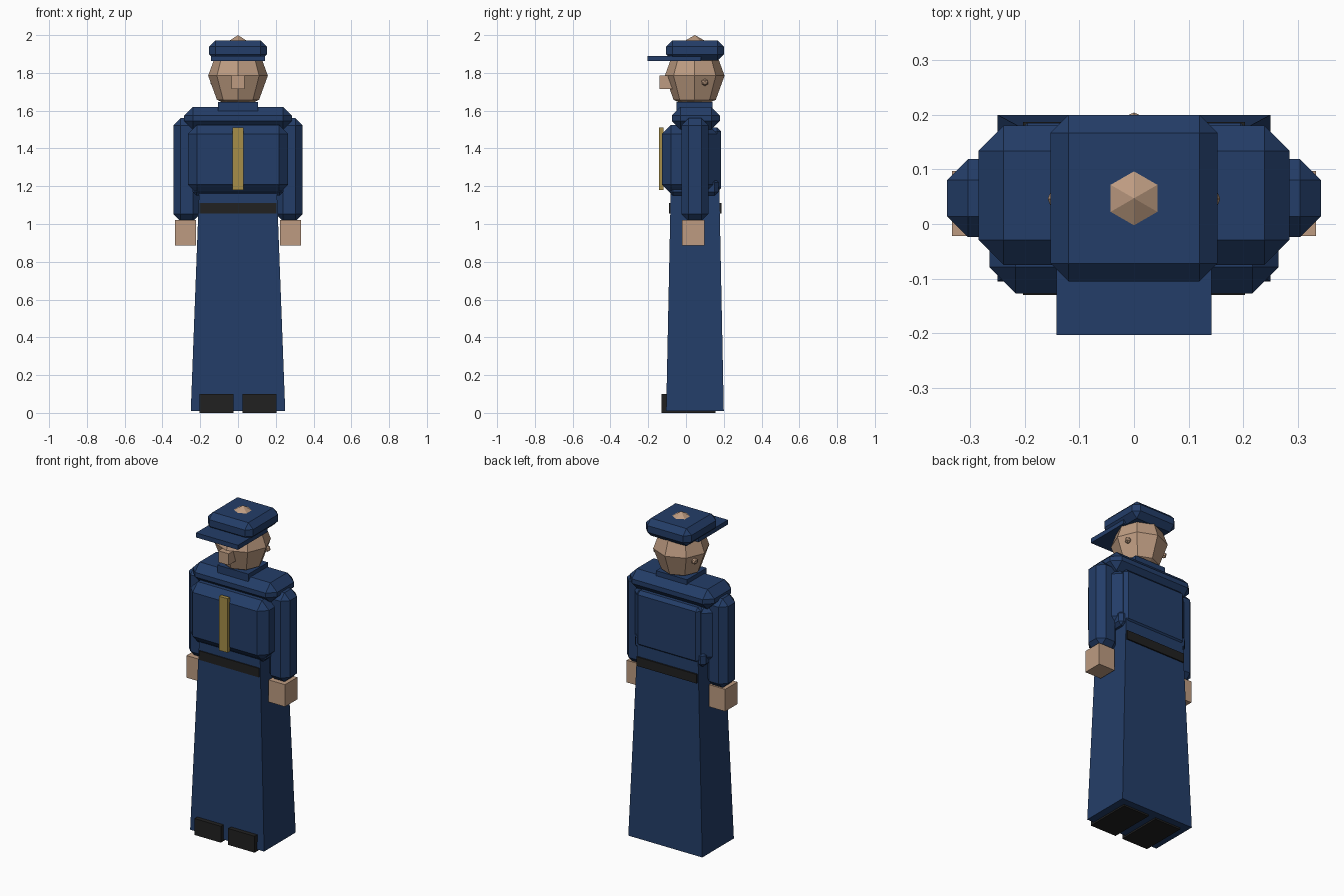
import bpy
import bmesh
from mathutils import Matrix, Vector

old = bpy.data.objects.get("Cube")
if old:
    bpy.data.objects.remove(old, do_unlink=True)


def material(name, color):
    m = bpy.data.materials.new(name)
    m.use_nodes = True
    m.diffuse_color = (*color, 1)
    m.node_tree.nodes["Principled BSDF"].inputs["Base Color"].default_value = (*color, 1)
    return m


NAVY = material("navy cloth", (0.017, 0.047, 0.138))
SKIN = material("skin", (0.51, 0.33, 0.22))
GOLD = material("gold trim", (0.38, 0.27, 0.065))
BLACK = material("black leather", (0.015, 0.015, 0.015))


def finish(name, bm, mat):
    bmesh.ops.recalc_face_normals(bm, faces=bm.faces)
    mesh = bpy.data.meshes.new(name)
    bm.to_mesh(mesh)
    bm.free()
    mesh.materials.append(mat)
    ob = bpy.data.objects.new(name, mesh)
    bpy.context.collection.objects.link(ob)
    return ob


def box(name, mat, x, y, z, bevel=0):
    """Box spanning the (low, high) ranges, with optional chamfered edges."""
    bm = bmesh.new()
    bmesh.ops.create_cube(bm, size=1)
    for v in bm.verts:
        v.co = Vector([(lo + hi) / 2 + c * (hi - lo) for c, (lo, hi) in zip(v.co, (x, y, z))])
    ob = finish(name, bm, mat)
    if bevel:
        mod = ob.modifiers.new("chamfer", "BEVEL")
        mod.width = bevel
        mod.segments = 1
        mod.limit_method = "NONE"
    return ob


# Long skirt, tapered towards the waist
skirt = box("skirt", NAVY, (-0.25, 0.25), (-0.105, 0.2), (0.01, 1.2))
for v in skirt.data.vertices:
    if v.co.z > 1:
        v.co.x *= 0.82
        v.co.y = 0.05 + (v.co.y - 0.05) * 0.84
box("belt", BLACK, (-0.203, 0.203), (-0.089, 0.187), (1.055, 1.11))

# Jacket
box("chest", NAVY, (-0.265, 0.265), (-0.127, 0.165), (1.16, 1.525), 0.048)
box("jacket_back", NAVY, (-0.215, 0.215), (0, 0.185), (1.17, 1.51), 0.02)
box("jacket_hem", NAVY, (-0.24, 0.24), (-0.09, 0.172), (1.15, 1.24), 0.02)
box("shoulders", NAVY, (-0.285, 0.285), (-0.075, 0.18), (1.5, 1.62), 0.046)
box("collar", NAVY, (-0.105, 0.105), (-0.05, 0.14), (1.57, 1.645))
box("front_trim", GOLD, (-0.03, 0.03), (-0.143, -0.12), (1.18, 1.51))

# Arms, hands, shoes and ears on both sides
for side, s in (("left", 1), ("right", -1)):
    def span(a, b):
        return tuple(sorted((s * a, s * b)))

    box(side + "_arm", NAVY, span(0.2, 0.342), (-0.024, 0.119), (1.015, 1.56), 0.038)
    box(side + "_hand", SKIN, span(0.223, 0.333), (-0.022, 0.097), (0.885, 1.02))
    box(side + "_shoe", BLACK, span(0.025, 0.203), (-0.13, 0.155), (0, 0.1))
    bm = bmesh.new()
    bmesh.ops.create_icosphere(bm, subdivisions=1, radius=0.02,
                               matrix=Matrix.Translation((s * 0.128, 0.1, 1.75)))
    finish(side + "_ear", bm, SKIN)

# Head and nose
bm = bmesh.new()
bmesh.ops.create_uvsphere(bm, u_segments=8, v_segments=4, radius=0.158,
                          matrix=Matrix.Translation((0, 0.046, 1.785)) @ Matrix.Diagonal((1, 1, 1.14, 1)))
finish("head", bm, SKIN)
box("nose", SKIN, (-0.035, 0.035), (-0.14, -0.04), (1.715, 1.785))

# Cap with peak and top button
box("cap", NAVY, (-0.153, 0.153), (-0.105, 0.2), (1.865, 1.972), 0.033)
box("cap_peak", NAVY, (-0.142, 0.142), (-0.203, 0.08), (1.862, 1.89))
bm = bmesh.new()
bmesh.ops.create_cone(bm, cap_ends=True, segments=6, radius1=0.053, radius2=0, depth=0.03,
                      matrix=Matrix.Translation((0, 0.047, 1.985)))
finish("cap_button", bm, SKIN)
